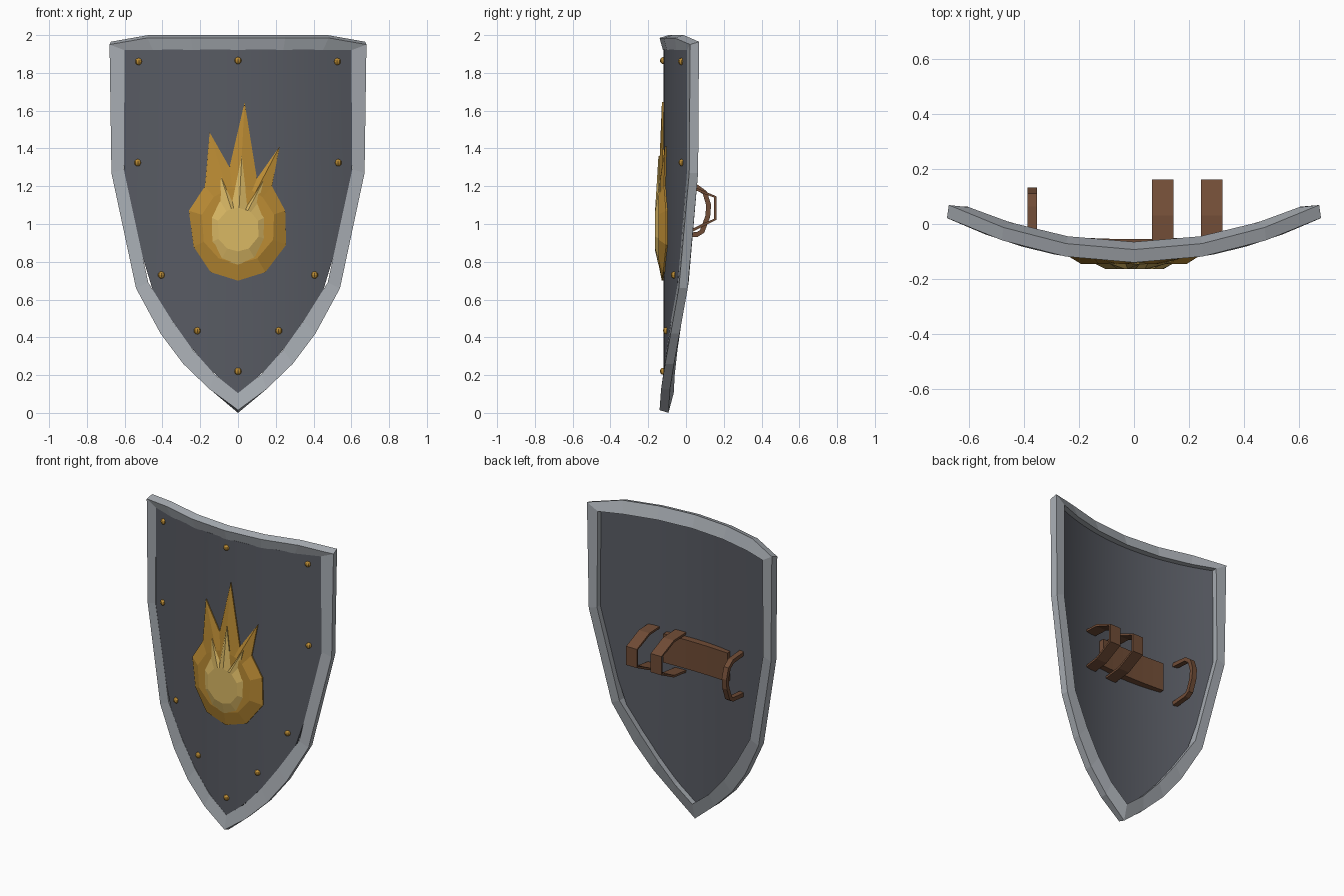
import bpy, bmesh, math
from mathutils import Vector

cube = bpy.data.objects.get("Cube")
if cube:
    bpy.data.objects.remove(cube, do_unlink=True)


def material(name, rgb):
    lin = [((c / 255 + 0.055) / 1.055) ** 2.4 for c in rgb] + [1]
    m = bpy.data.materials.new(name)
    m.use_nodes = True
    m.diffuse_color = lin
    m.node_tree.nodes["Principled BSDF"].inputs["Base Color"].default_value = lin
    return m


steel = material("rim steel", (166, 171, 177))
slate = material("slate panel", (88, 91, 99))
gold = material("gold", (188, 140, 52))
pale = material("pale gold", (218, 184, 100))
leather = material("brown leather", (112, 76, 54))


def bend(x):
    """Depth of the shield curve at x."""
    return 0.35 * x * x


def finish(name, bm, mat, smooth=False):
    bmesh.ops.remove_doubles(bm, verts=bm.verts, dist=0.0005)
    bmesh.ops.recalc_face_normals(bm, faces=bm.faces)
    mesh = bpy.data.meshes.new(name)
    bm.to_mesh(mesh)
    bm.free()
    mesh.materials.append(mat)
    obj = bpy.data.objects.new(name, mesh)
    bpy.context.scene.collection.objects.link(obj)
    if smooth:
        bpy.ops.object.select_all(action="DESELECT")
        obj.select_set(True)
        bpy.context.view_layer.objects.active = obj
        bpy.ops.object.shade_smooth_by_angle(angle=math.radians(25))
    return obj


# Half outlines of the shield, from the bottom point round to the top centre
outer = [(0, 0.01), (0.15, 0.125), (0.29, 0.26), (0.41, 0.42), (0.54, 0.66),
         (0.67, 1.27), (0.68, 1.955), (0.48, 1.99), (0.25, 1.99), (0, 1.99)]
inner = [(0, 0.105), (0.125, 0.205), (0.24, 0.335), (0.35, 0.49), (0.475, 0.69),
         (0.605, 1.29), (0.6, 1.92), (0.45, 1.92), (0.24, 1.92), (0, 1.92)]


def mirrored(half):
    return half + [(-x, z) for x, z in half[-2:0:-1]]


# Rim: a slanted four-sided section swept round the outline
bm = bmesh.new()
rings = []
for (ox, oz), (ix, iz) in zip(mirrored(outer), mirrored(inner)):
    lift = 0.01 if oz > 1.9 else -0.01 if oz < 0.1 else 0
    section = [(ox, -0.14 + bend(ox), oz - lift / 2), (ix, -0.122 + bend(ix), iz),
               (ix, -0.065 + bend(ix), iz), (ox * 0.99, -0.093 + bend(ox), oz + lift)]
    rings.append([bm.verts.new(p) for p in section])
for a, b in zip(rings, rings[1:] + rings[:1]):
    for i in range(4):
        j = (i + 1) % 4
        bm.faces.new((a[i], a[j], b[j], b[i]))
finish("rim", bm, steel)


# Panel: curved sheet made of vertical strips under the rim
def lower_edge(x):
    for (x0, z0), (x1, z1) in zip(inner[:5], inner[1:6]):
        if x <= x1:
            return z0 + (z1 - z0) * (x - x0) / (x1 - x0)
    return inner[5][1]


bm = bmesh.new()
columns = []
count = 24
for i in range(count + 1):
    x = -0.604 + 1.208 * i / count
    columns.append([bm.verts.new((x, y + bend(x), z))
                    for y, z in ((-0.12, lower_edge(abs(x))), (-0.12, 1.925),
                                 (-0.1, 1.925), (-0.1, lower_edge(abs(x))))])
for a, b in zip(columns, columns[1:]):
    for i in range(4):
        j = (i + 1) % 4
        bm.faces.new((a[i], a[j], b[j], b[i]))
finish("panel", bm, slate, smooth=True)

# Rivets
spots = [(0, 1.865), (0, 0.22)]
for x, z in [(0.525, 1.86), (0.53, 1.325), (0.405, 0.73), (0.215, 0.435)]:
    spots += [(x, z), (-x, z)]
bm = bmesh.new()
for x, z in spots:
    ball = bmesh.ops.create_uvsphere(bm, u_segments=8, v_segments=6, radius=0.019)
    bmesh.ops.translate(bm, verts=ball["verts"], vec=(x, -0.119 + bend(x), z))
finish("rivets", bm, gold, smooth=False)


# Flames: outline raised to a flat core, with ridges running out to the tips
def flame(name, outline, centre, radius, edge_y, core_y, mat):
    bm = bmesh.new()
    rows = []
    for x, z in outline:
        d = Vector((x, z)) - centre
        c = centre + d.normalized() * min(radius, d.length * 0.8)
        rows.append([bm.verts.new((x, -0.118 + bend(x), z)),
                     bm.verts.new((x, edge_y + bend(x), z)),
                     bm.verts.new((c.x, core_y, c.y))])
    for a, b in zip(rows, rows[1:] + rows[:1]):
        bm.faces.new((a[0], a[1], b[1], b[0]))
        bm.faces.new((a[1], a[2], b[2], b[1]))
    bm.faces.new([r[2] for r in rows])
    finish(name, bm, mat)


flame("outer_flame",
      [(0, 0.7), (0.145, 0.745), (0.255, 0.89), (0.25, 1.07), (0.18, 1.2), (0.22, 1.41),
       (0.1, 1.24), (0.035, 1.645), (-0.045, 1.3), (-0.15, 1.485), (-0.175, 1.2),
       (-0.26, 1.07), (-0.235, 0.88), (-0.145, 0.745)],
      Vector((0, 0.99)), 0.2, -0.128, -0.146, gold)
flame("inner_flame",
      [(0, 0.785), (0.09, 0.815), (0.15, 0.92), (0.155, 1.04), (0.11, 1.12), (0.135, 1.23),
       (0.05, 1.1), (0.02, 1.36), (-0.03, 1.12), (-0.09, 1.25), (-0.1, 1.13),
       (-0.155, 1.04), (-0.15, 0.9), (-0.09, 0.81)],
      Vector((0, 0.97)), 0.115, -0.146, -0.163, pale)


# Leather bands: a flat strip following a path in depth and height
def band(name, x, width, thick, path):
    bm = bmesh.new()
    pts = [Vector(p) for p in path]
    rows = []
    for i, p in enumerate(pts):
        t = (pts[min(i + 1, len(pts) - 1)] - pts[max(i - 1, 0)]).normalized()
        n = Vector((t.y, -t.x)) * thick / 2
        rows.append([bm.verts.new((x + s * width / 2, q.x, q.y))
                     for s, q in ((-1, p - n), (1, p - n), (1, p + n), (-1, p + n))])
    for a, b in zip(rows, rows[1:]):
        for i in range(4):
            j = (i + 1) % 4
            bm.faces.new((a[i], a[j], b[j], b[i]))
    bm.faces.new(rows[0])
    bm.faces.new(rows[-1])
    finish(name, bm, leather)


for name, x in (("inner_arm_strap", 0.105), ("outer_arm_strap", 0.283)):
    back = -0.1 + bend(x)
    band(name, x, 0.078, 0.014,
         [(back, 1.2), (0.03, 1.195), (0.1, 1.165), (0.156, 1.143),
          (0.156, 1.025), (0.1, 1.0), (0.03, 0.965), (back, 0.95)])
band("hand_grip", -0.37, 0.034, 0.026,
     [(-0.055, 1.205), (0.06, 1.195), (0.1, 1.165), (0.12, 1.1), (0.115, 1.04),
      (0.085, 0.96), (0.06, 0.945), (-0.055, 0.935)])

# Arm pad behind the straps
bm = bmesh.new()
rows = []
for i in range(7):
    x = -0.27 + 0.47 * i / 6
    rows.append([bm.verts.new((x, y, z)) for z in (0.99, 1.18)
                 for y in (-0.1 + bend(x), -0.055 + 0.15 * x * x)])
for a, b in zip(rows, rows[1:]):
    for i, j in ((0, 1), (1, 3), (3, 2), (2, 0)):
        bm.faces.new((a[i], a[j], b[j], b[i]))
for r in (rows[0], rows[-1]):
    bm.faces.new((r[0], r[1], r[3], r[2]))
finish("arm_pad", bm, leather)
